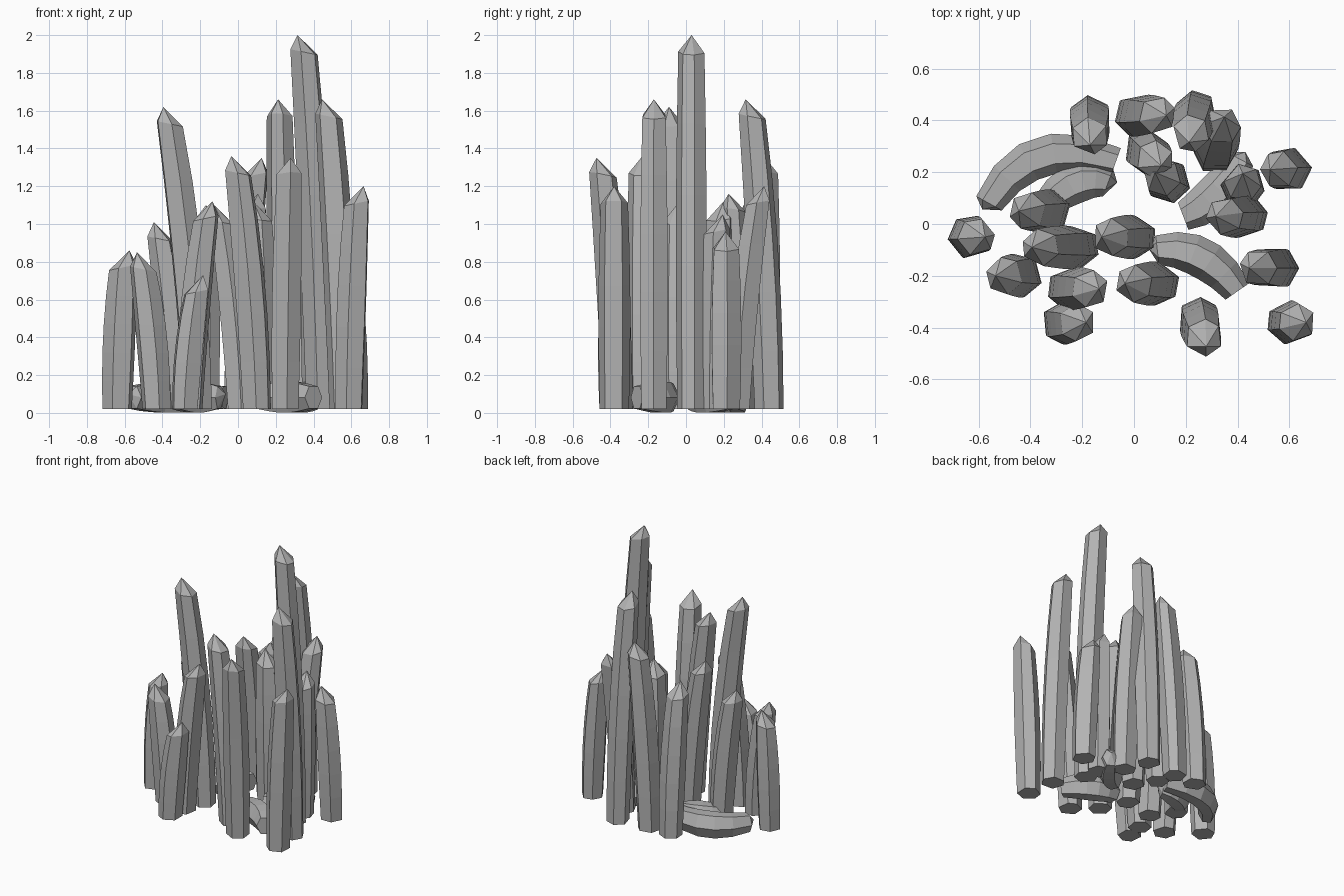
import bpy, bmesh, math, random
from mathutils import Vector

if "Cube" in bpy.data.objects:
    bpy.data.objects.remove(bpy.data.objects["Cube"])

random.seed(4)
stone = bpy.data.materials.new("grey stone")
stone.diffuse_color = (0.45, 0.45, 0.45, 1)
stone.use_nodes = True
stone.node_tree.nodes["Principled BSDF"].inputs["Base Color"].default_value = stone.diffuse_color
SIDES, STEPS = 6, 5


def loft(name, rings, tip):
    """Skin a stack of rings, flat at the start, pointed at the end."""
    bm = bmesh.new()
    vs = [[bm.verts.new(p) for p in r] for r in rings]
    for a, b in zip(vs, vs[1:]):
        for i in range(SIDES):
            j = (i + 1) % SIDES
            bm.faces.new((a[i], a[j], b[j], b[i]))
    bm.faces.new(vs[0][::-1])
    t = bm.verts.new(tip)
    for i in range(SIDES):
        bm.faces.new((vs[-1][i], vs[-1][(i + 1) % SIDES], t))
    bmesh.ops.recalc_face_normals(bm, faces=bm.faces)
    me = bpy.data.meshes.new(name)
    bm.to_mesh(me)
    bm.free()
    me.materials.append(stone)
    bpy.context.collection.objects.link(bpy.data.objects.new(name, me))


def path(a, m, b, t):
    """Quadratic curve passing through m at the middle."""
    c = 2 * m - (a + b) / 2
    return a * (1 - t) ** 2 + c * 2 * t * (1 - t) + b * t * t


def column(name, x, y, lean_x, lean_y, h, r=0.085):
    """Upright six-sided column, bowed against its lean, apex shifted along it."""
    lean = Vector((lean_x, lean_y, 0))
    a = Vector((x, y, 0.02))
    b = a + lean + Vector((0, 0, h - 0.11))
    m = (a + b) / 2 - lean * 0.15
    apex = lean.normalized() * 0.035
    turn = random.uniform(0, 1)
    offs = [random.uniform(-0.15, 0.15) for _ in range(SIDES)]
    rings = []
    for k in range(STEPS + 1):
        t = k / STEPS
        s = r * (0.92 + 0.12 * math.sin(math.pi * t) - 0.06 * t)
        ring = []
        for i in range(SIDES):
            an = turn + math.tau * i / SIDES + offs[i]
            d = Vector((math.cos(an), math.sin(an), 0)) * s
            if k == STEPS:  # the shoulder climbs toward the apex side
                d.z = d.dot(apex) * 6
            ring.append(path(a, m, b, t) + d)
        rings.append(ring)
    loft(name, rings, Vector((b.x, b.y, h)) + apex)


def fallen(name, a, m, b, r=0.075):
    """Curved piece lying on the ground."""
    a, m, b = [Vector((*p, 0)) for p in (a, m, b)]
    rings = []
    for k in range(STEPS + 1):
        t = k / STEPS
        d = (path(a, m, b, t + 0.05) - path(a, m, b, t - 0.05)).normalized()
        side = Vector((-d.y, d.x, 0))
        s = 0.75 + 0.3 * math.sin(math.pi * t)
        rings.append([path(a, m, b, t) + side * r * s * math.cos(an)
                      + Vector((0, 0, 0.082 + 0.09 * s * math.sin(an)))
                      for an in (math.tau * i / SIDES for i in range(SIDES))])
    loft(name, rings, b + (b - m).normalized() * 0.035 + Vector((0, 0, 0.1)))


# left columns: base x, base y, lean x, lean y, height
left = [
    (-0.64, -0.05, 0.03, 0, 0.86), (-0.43, -0.2, -0.07, 0, 0.85),
    (-0.32, 0.05, -0.09, 0, 1.01), (-0.21, -0.09, -0.15, 0, 1.62),
    (0.01, -0.05, -0.1, 0, 1.1), (-0.26, -0.25, 0.09, 0, 1.12),
    (-0.28, -0.38, 0.06, 0, 0.73), (-0.17, 0.42, 0, -0.08, 1.1),
]
# right columns
right = [
    (0.1, -0.23, -0.1, 0, 1.36), (0.25, -0.36, 0.02, -0.08, 1.35),
    (0.44, 0.03, -0.09, 0, 2), (0.56, -0.17, -0.08, 0, 1.66),
    (0.59, -0.38, 0.04, 0, 1.2), (0.61, 0.21, -0.05, 0, 0.96),
    (0.24, 0.44, -0.02, -0.09, 1.66), (0.31, 0.27, 0.03, 0.11, 1.2),
    (0, 0.42, 0.09, 0, 1.35), (0.04, 0.29, 0.04, -0.04, 1.16),
    (0.14, 0.16, -0.03, 0.02, 1.12), (0.42, 0.14, 0, 0.02, 1.05),
]
for side, rows in (("left", left), ("right", right)):
    for i, row in enumerate(rows):
        column(f"{side}_column_{i + 1}", *row)

# curved pieces on the ground
fallen("fallen_piece_1", (-0.07, 0.24), (-0.36, 0.26), (-0.56, 0.08))
fallen("fallen_piece_2", (-0.34, 0.07), (-0.22, 0.16), (-0.1, 0.16))
fallen("fallen_piece_3", (0.4, -0.26), (0.26, -0.13), (0.09, -0.1))
fallen("fallen_piece_4", (0.19, 0.03), (0.31, 0.11), (0.41, 0.25))
